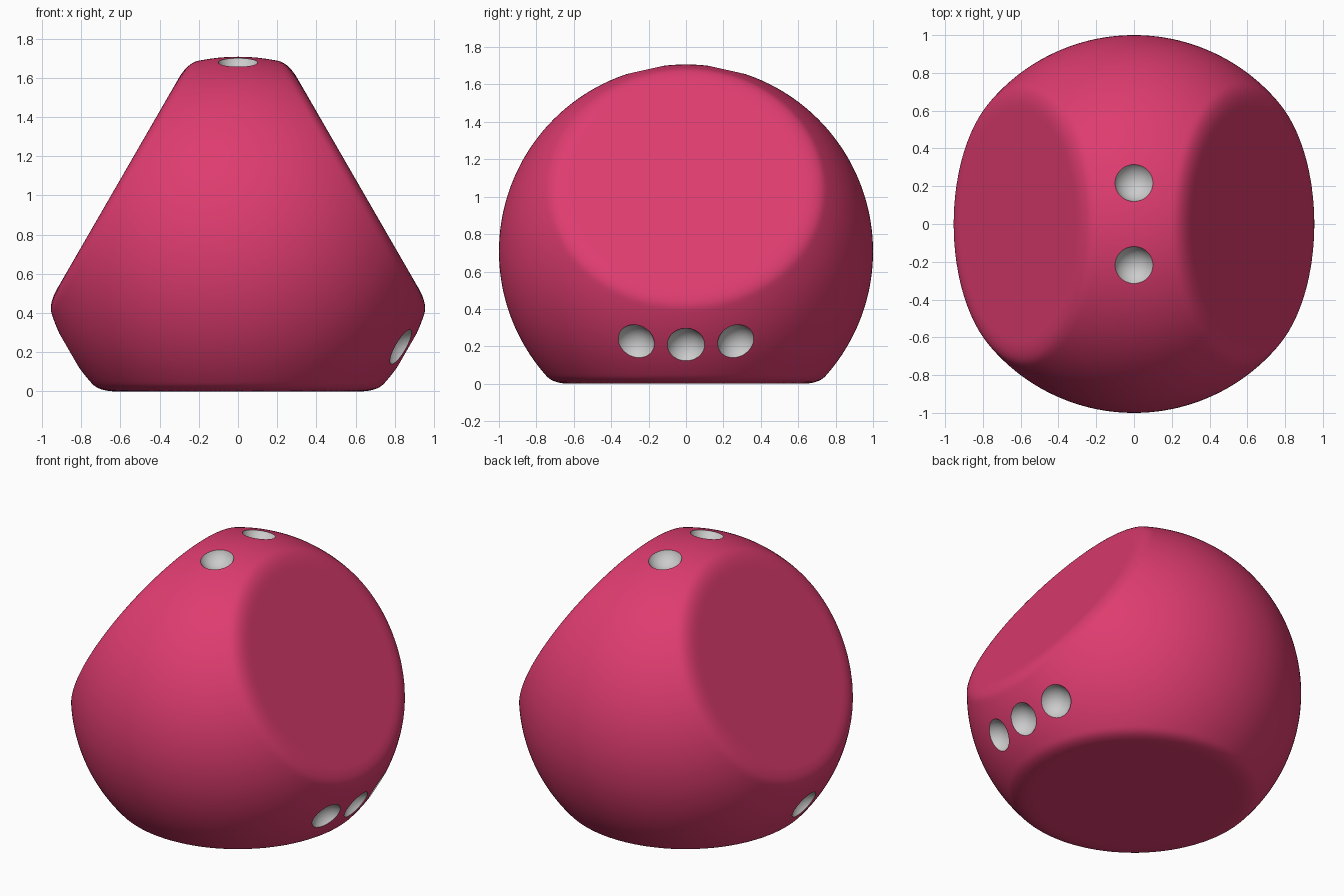
import bpy, bmesh, math
from mathutils import Vector, Matrix

if "Cube" in bpy.data.objects:
    bpy.data.objects.remove(bpy.data.objects["Cube"])

R = 1.0                      # ball radius
D = math.cos(math.pi / 4)    # distance from centre to each flat
SOFT = 0.06                  # softness of the rims


def ray(deg):
    a = math.radians(deg)
    return Vector((math.cos(a), 0, math.sin(a)))


def colour(name, rgb):
    m = bpy.data.materials.new(name)
    m.diffuse_color = (*rgb, 1)
    m.use_nodes = True
    m.node_tree.nodes["Principled BSDF"].inputs["Base Color"].default_value = m.diffuse_color
    return m


def make_object(name, bm, mats):
    mesh = bpy.data.meshes.new(name)
    bm.to_mesh(mesh)
    bm.free()
    for m in mats:
        mesh.materials.append(m)
    ob = bpy.data.objects.new(name, mesh)
    bpy.context.collection.objects.link(ob)
    return ob


mats = [colour("pink", (0.73, 0.045, 0.16)), colour("grey", (0.6, 0.6, 0.6))]
centre = Vector((0, 0, D))
flats = [ray(30), ray(150), ray(270)]

# die body: ball with three flats and softly rounded rims
bm = bmesh.new()
bmesh.ops.create_icosphere(bm, subdivisions=7, radius=1)
for v in bm.verts:
    u = v.co.normalized()
    c = max(u.dot(n) for n in flats)
    plane = D / c
    h = max(SOFT - abs(R - plane), 0) / SOFT
    v.co = centre + u * (min(R, plane) - h * h * SOFT / 4)
body = make_object("die_body", bm, mats)

# recessed pips: one, two and three along the rounded ridges
bm = bmesh.new()
layout = {210: (0,), 90: (-0.22, 0.22), -30: (-0.27, 0, 0.27)}
for deg, offsets in layout.items():
    for y in offsets:
        direction = ray(deg) * math.cos(y) + Vector((0, math.sin(y), 0))
        bmesh.ops.create_icosphere(
            bm, subdivisions=4, radius=0.11,
            matrix=Matrix.Translation(centre + direction * 1.04))
for f in bm.faces:
    f.material_index = 1
cutter = make_object("pip_cutter", bm, mats)
cutter.hide_render = True

mod = body.modifiers.new("pips", 'BOOLEAN')
mod.operation = 'DIFFERENCE'
mod.solver = 'EXACT'
mod.object = cutter
bpy.context.view_layer.objects.active = body
body.select_set(True)
bpy.ops.object.modifier_apply(modifier=mod.name)
bpy.data.objects.remove(cutter)
bpy.ops.object.shade_smooth_by_angle(angle=math.radians(30))
